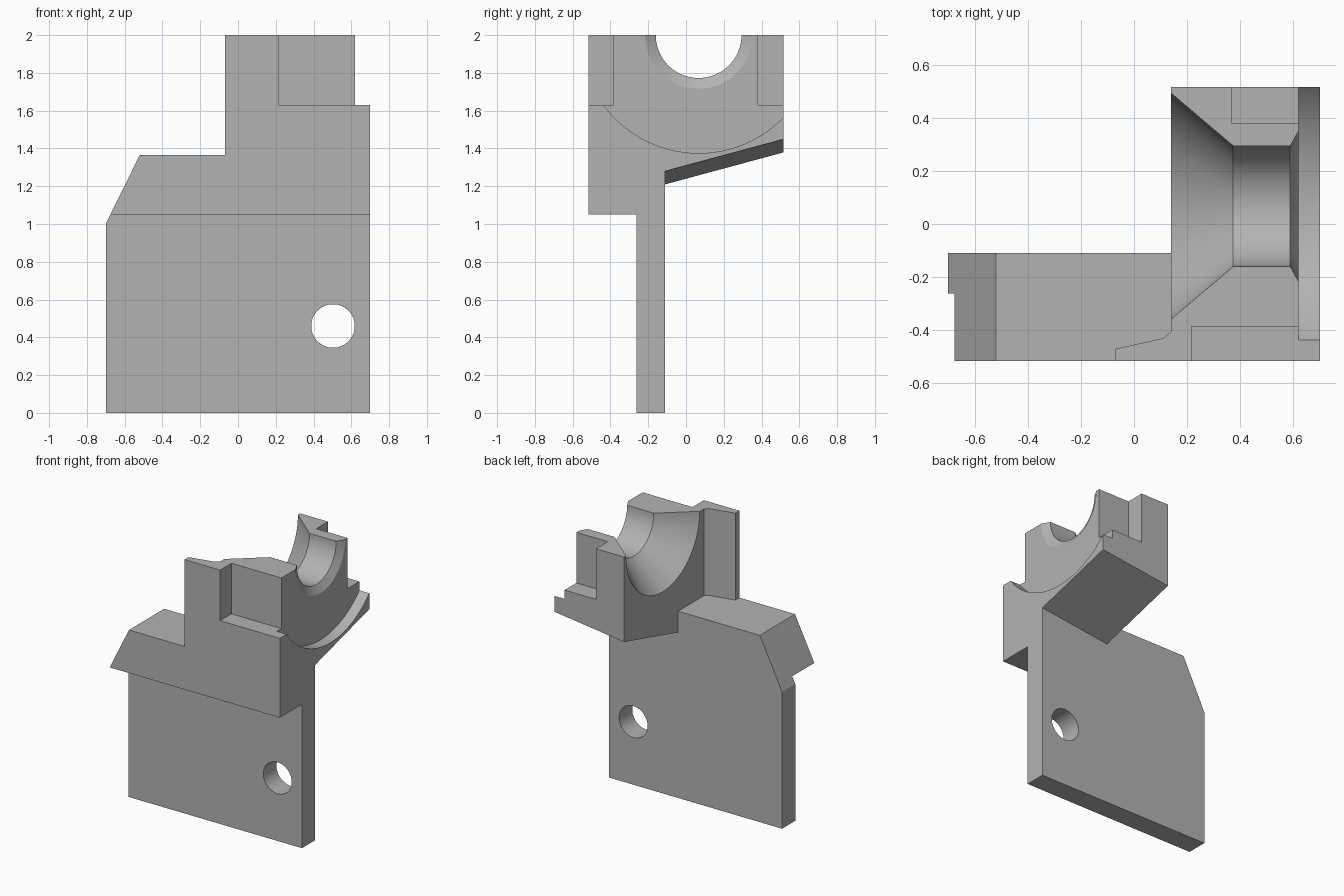
import bpy, bmesh, math
from mathutils import Vector

if "Cube" in bpy.data.objects:
    bpy.data.objects.remove(bpy.data.objects["Cube"], do_unlink=True)

grey = bpy.data.materials.new("plain grey")
grey.use_nodes = True
COLOUR = (0.45, 0.45, 0.45, 1)
grey.diffuse_color = COLOUR
grey.node_tree.nodes["Principled BSDF"].inputs["Base Color"].default_value = COLOUR


def finish(bm, name):
    bmesh.ops.recalc_face_normals(bm, faces=bm.faces)
    mesh = bpy.data.meshes.new(name)
    bm.to_mesh(mesh)
    bm.free()
    mesh.materials.append(grey)
    obj = bpy.data.objects.new(name, mesh)
    bpy.context.collection.objects.link(obj)
    return obj


def prism(name, outline, low, high, axis):
    """Extrude a flat outline along y (outline in x, z) or z (outline in x, y)."""
    bm = bmesh.new()
    place = (lambda a, b: (a, low, b)) if axis == "y" else (lambda a, b: (a, b, low))
    face = bm.faces.new([bm.verts.new(place(a, b)) for a, b in outline])
    step = high - low
    move = Vector((0, step, 0)) if axis == "y" else Vector((0, 0, step))
    new = bmesh.ops.extrude_face_region(bm, geom=[face])["geom"]
    bmesh.ops.translate(bm, vec=move, verts=[v for v in new if isinstance(v, bmesh.types.BMVert)])
    return finish(bm, name)


def box(name, x0, x1, y0, y1, z0, z1):
    return prism(name, [(x0, y0), (x1, y0), (x1, y1), (x0, y1)], z0, z1, "z")


def lathe_x(name, profile, y, z, sides=96):
    """Turn (x, radius) pairs about a line parallel to x, with closed ends."""
    bm = bmesh.new()
    rings = []
    for x, r in profile:
        angles = [math.tau * i / sides for i in range(sides)]
        rings.append([bm.verts.new((x, y + r * math.cos(a), z + r * math.sin(a))) for a in angles])
    for a, b in zip(rings, rings[1:]):
        for i in range(sides):
            j = (i + 1) % sides
            bm.faces.new((a[i], a[j], b[j], b[i]))
    bm.faces.new(rings[0])
    bm.faces.new(rings[-1])
    return finish(bm, name)


def combine(target, tool, operation):
    mod = target.modifiers.new(operation.lower(), "BOOLEAN")
    mod.operation, mod.object, mod.solver = operation, tool, "EXACT"
    bpy.context.view_layer.objects.active = target
    bpy.ops.object.modifier_apply(modifier=mod.name)
    bpy.data.objects.remove(tool, do_unlink=True)


# Mounting plate, with its bevelled upper corner
bracket = prism("saddle_bracket", [(-0.7, 0), (0.7, 0), (0.7, 1.365), (-0.52, 1.365), (-0.7, 1)],
                -0.262, -0.11, "y")

# Thick shelf overhanging the plate at the front
shelf = prism("shelf", [(-0.676, 1.05), (0.7, 1.05), (0.7, 1.365), (-0.52, 1.365)], -0.516, -0.11, "y")

# Thin upright wall beside the saddle
wall = prism("side_wall", [(-0.07, -0.516), (0.3, -0.516), (0.3, -0.405), (0.14, -0.405),
                           (0.11, -0.43), (-0.07, -0.47)], 1.2, 2, "z")

# Saddle block with an underside tilted in both directions
saddle = box("saddle_block", 0.14, 0.7, -0.516, 0.516, 1, 2)
for v in saddle.data.vertices:
    if v.co.z < 1.5:
        v.co.z = 1.21 + 0.125 * (v.co.x - 0.14) + 0.27 * (v.co.y + 0.11)

for part in (shelf, saddle, wall):
    combine(bracket, part, "UNION")

# Flared bore, with a wide round recess at the outer end
bore = lathe_x("bore_cutter", [(0.12, 0.425), (0.14, 0.425), (0.373, 0.227), (0.588, 0.227),
                               (0.62, 0.284), (0.62, 0.625), (0.8, 0.625)], 0.067, 2)

# Corner notches and the lowered outer rim
cutters = [bore,
           box("front_notch", 0.217, 0.9, -0.7, -0.385, 1.63, 2.2),
           box("back_notch", 0.367, 0.9, 0.38, 0.7, 1.63, 2.2),
           box("rim_notch", 0.62, 0.9, -0.7, 0.7, 1.63, 2.2)]

# Bolt hole through the plate
circle = [(0.503 + 0.115 * math.cos(math.tau * i / 64), 0.46 + 0.115 * math.sin(math.tau * i / 64))
          for i in range(64)]
cutters.append(prism("bolt_hole", circle, -0.6, 0.2, "y"))

for cutter in cutters:
    combine(bracket, cutter, "DIFFERENCE")

# Tidy flat regions and smooth only the round surfaces
bm = bmesh.new()
bm.from_mesh(bracket.data)
bmesh.ops.remove_doubles(bm, verts=bm.verts, dist=0.0001)
bmesh.ops.dissolve_limit(bm, angle_limit=0.002, verts=bm.verts, edges=bm.edges)
bm.to_mesh(bracket.data)
bm.free()
bpy.ops.object.select_all(action="DESELECT")
bracket.select_set(True)
bpy.context.view_layer.objects.active = bracket
bpy.ops.object.shade_smooth_by_angle(angle=math.radians(20))
